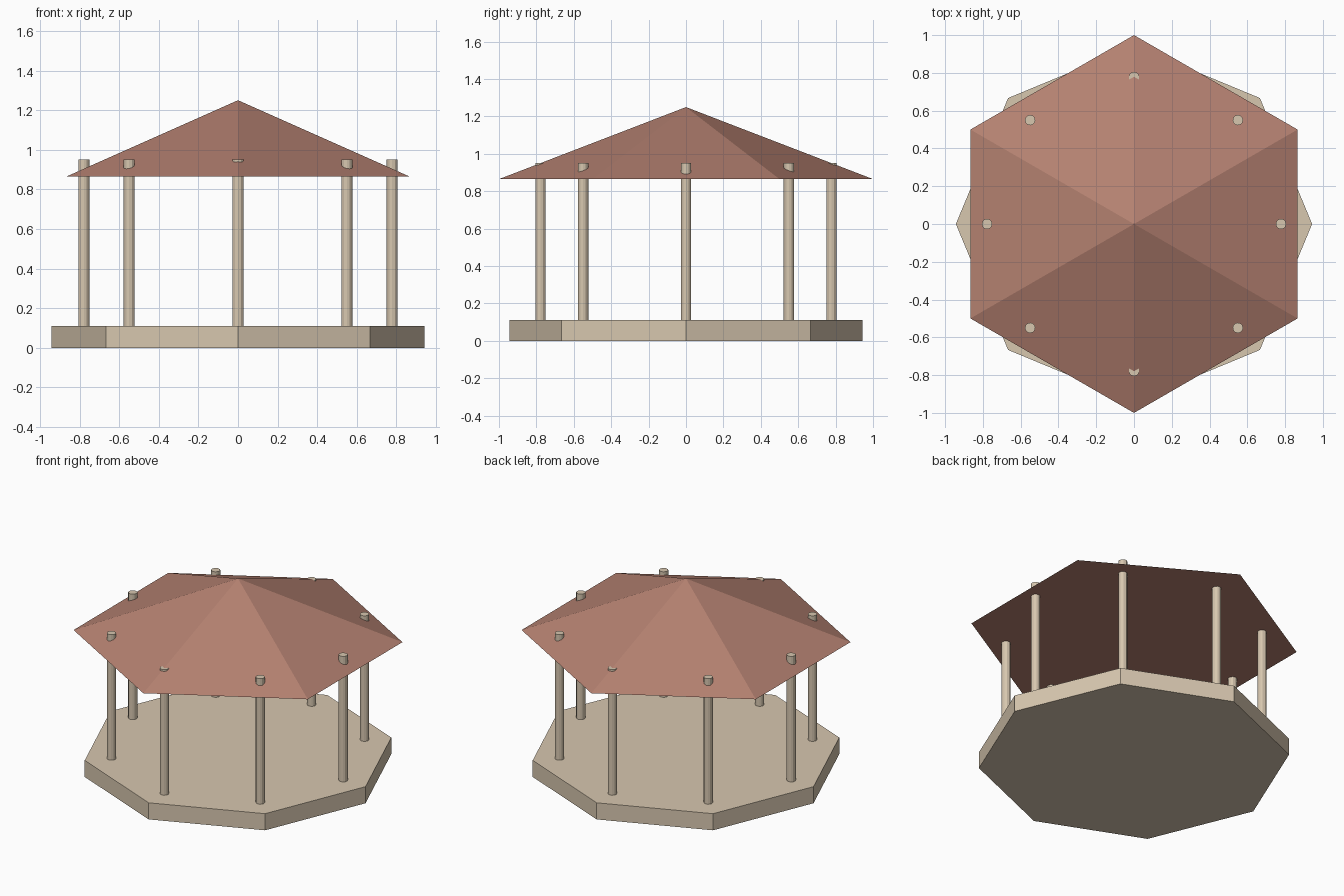
import bpy
from math import cos, sin, pi

if "Cube" in bpy.data.objects:
    bpy.data.objects.remove(bpy.data.objects["Cube"])


def material(name, rgb):
    m = bpy.data.materials.new(name)
    m.diffuse_color = (*rgb, 1)
    m.use_nodes = True
    m.node_tree.nodes["Principled BSDF"].inputs["Base Color"].default_value = m.diffuse_color
    return m


stone = material("stone", (0.68, 0.57, 0.43))
tile = material("roof_tile", (0.46, 0.22, 0.165))


def prism(name, sides, r_bottom, r_top, z0, z1, mat, x=0, y=0):
    bpy.ops.mesh.primitive_cone_add(vertices=sides, radius1=r_bottom, radius2=r_top,
                                    depth=z1 - z0, location=(x, y, (z0 + z1) / 2))
    ob = bpy.context.object
    ob.name = name
    ob.data.materials.append(mat)
    return ob


# Octagonal floor slab, corners on the axes
prism("floor_slab", 8, 0.943, 0.943, 0, 0.111, stone)

# Ring of eight posts whose tops poke through the roof
for i in range(8):
    a = i * pi / 4
    prism(f"post_{i + 1}", 12, 0.0278, 0.0278, 0.111, 0.95, stone,
          0.778 * cos(a), 0.778 * sin(a))

# Six-sided pyramid roof, corners pointing front and back
prism("roof", 6, 1.0, 0, 0.865, 1.25, tile)
